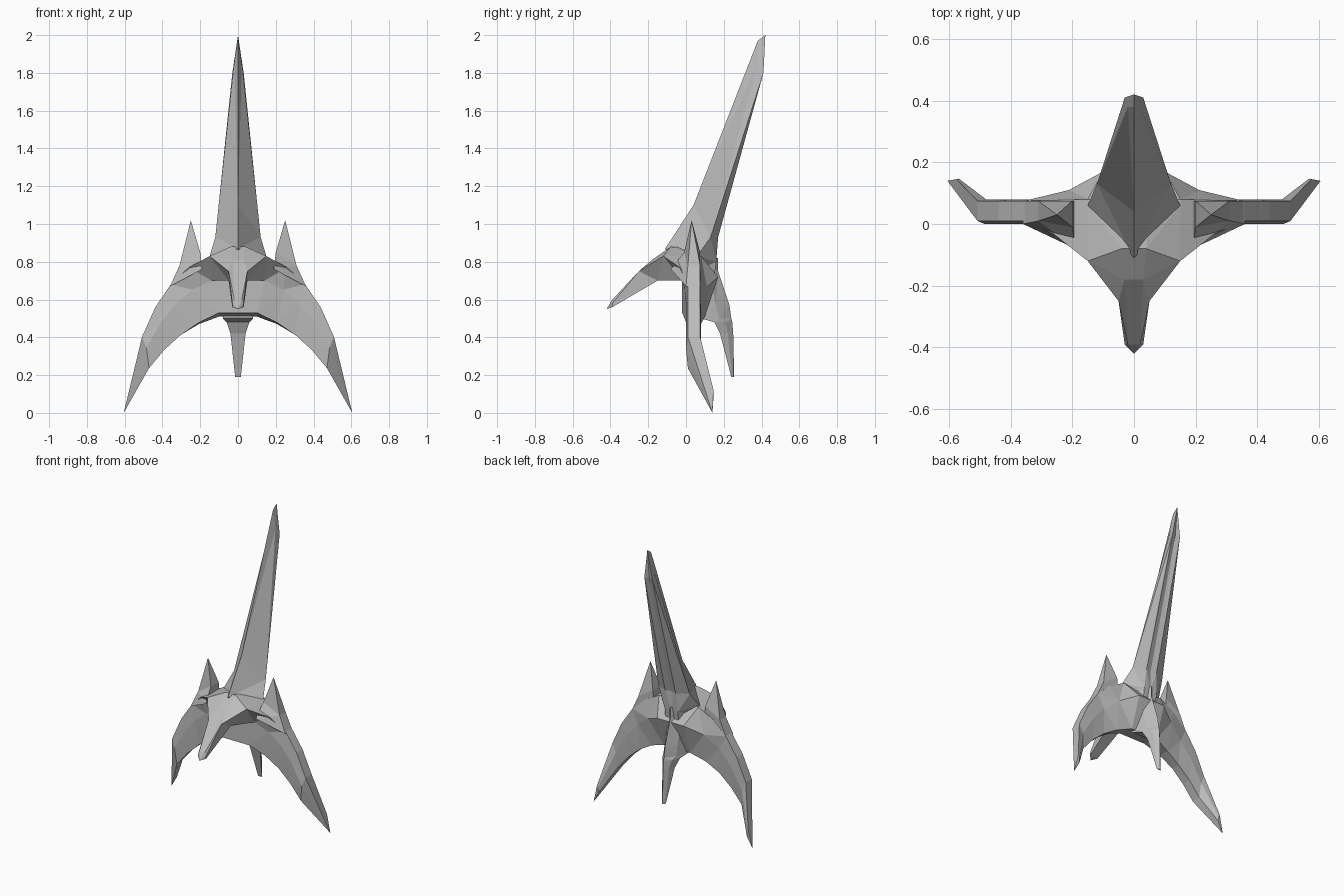
import bpy
import bmesh
from mathutils import Vector

default_cube = bpy.data.objects.get("Cube")
if default_cube:
    bpy.data.objects.remove(default_cube, do_unlink=True)

hull_grey = bpy.data.materials.new("hull_grey")
hull_grey.use_nodes = True
grey = (0.5, 0.5, 0.5, 1)
hull_grey.diffuse_color = grey
hull_grey.node_tree.nodes["Principled BSDF"].inputs["Base Color"].default_value = grey


def loft(name, rings):
    """Skin closed cross-sections into one faceted shell; a ring of equal points makes a tip."""
    bm = bmesh.new()
    loops = [[bm.verts.new(point) for point in ring] for ring in rings]
    count = len(loops[0])
    for current, following in zip(loops, loops[1:]):
        for i in range(count):
            j = (i + 1) % count
            bm.faces.new((current[i], current[j], following[j], following[i]))
    bm.faces.new(loops[0])
    bm.faces.new(loops[-1])
    bmesh.ops.remove_doubles(bm, verts=bm.verts, dist=0.001)
    bmesh.ops.triangulate(bm, faces=bm.faces)
    bmesh.ops.recalc_face_normals(bm, faces=bm.faces)
    mesh = bpy.data.meshes.new(name)
    bm.to_mesh(mesh)
    bm.free()
    mesh.materials.append(hull_grey)
    bpy.context.collection.objects.link(bpy.data.objects.new(name, mesh))


def reflect(ring):
    return [(-x, y, z) for x, y, z in ring]


def symmetric(half):
    """Complete a left half cross-section with its reflection."""
    return half + reflect(half)[::-1]


# Body and drooping wings: six long edges leave the body and arch down to a wing tip.
# Each edge has a start and a control point whose y is the depth of the flat outer wing.
wing_tip = Vector((.605, .14, 0))
wing_edges = {
    "front_top": ((.15, -.12, .83), (.5, .01, .7)),
    "front_ridge": ((.14, -.02, .7), (.45, 0, .6)),
    "front_lower": ((.1, -.02, .53), (.43, .01, .4)),
    "back_lower": ((.1, .1, .51), (.43, .07, .42)),
    "back_ridge": ((.1, .17, .72), (.45, .08, .6)),
    "back_top": ((.15, .08, .83), (.5, .075, .7)),
}


def wing_point(start, control, t):
    start, control = Vector(start), Vector(control)
    point = start.lerp(control, t).lerp(control.lerp(wing_tip, t), t)
    point.y = control.y + (start.y - control.y) * max(0, 1 - 4 * t)
    return point


left_wing = [[wing_point(start, control, step / 6) for start, control in wing_edges.values()]
             for step in range(5)]
# The outer end sweeps back from a kink, with a small heel behind it
sweep = [point.lerp(wing_tip, .7) for point in left_wing[-1]]
for point in sweep[3:]:
    point.y += .025
left_wing += [sweep, [wing_tip] * len(sweep)]
right_wing = [reflect(ring) for ring in reversed(left_wing)]
loft("body_and_wings", right_wing + left_wing)

# Tall swept spire: front ridge, side corner, back corner, back groove
spire_tip = (0, .42, 2)
spire_sections = [
    [(0, -.05, .75), (.1, .05, .75), (.05, .15, .72), (0, .15, .72)],
    [(0, -.11, .87), (.15, .06, .83), (.05, .16, .8), (0, .16, .8)],
    [(0, .04, 1.1), (.12, .13, .93), (.04, .17, .93), (0, .16, .93)],
    [(0, .38, 1.97), (.02, .38, 1.85), (.03, .41, 1.8), (0, .4, 1.8)],
    [spire_tip] * 4,
]
loft("dorsal_spire", [symmetric(half) for half in spire_sections])

# Downturned nose: top shoulder, outer edge, underside
nose_tip = (0, -.42, .55)
nose_sections = [
    [(.04, .05, .87), (.15, .06, .83), (.14, 0, .7)],
    [(.04, -.08, .88), (.15, -.12, .83), (.14, -.02, .7)],
    [(.03, -.18, .81), (.05, -.25, .75), (.05, -.15, .7)],
    [(.02, -.39, .6), (.03, -.39, .58), (.03, -.39, .56)],
    [nose_tip] * 3,
]
loft("nose", [symmetric(half) for half in nose_sections])


def fin_section(half_width, front, back, z):
    """Flat front narrowing to a ridge at the back."""
    middle = front + (back - front) * .6
    return symmetric([(half_width, front, z), (half_width * .6, middle, z), (0, back, z)])


# Lower tail fin, from the body down to its narrow end
loft("tail_fin", [
    fin_section(.07, .08, .17, .82),
    fin_section(.07, .06, .17, .75),
    fin_section(.08, .05, .23, .57),
    fin_section(.08, .08, .24, .5),
    fin_section(.06, .15, .245, .48),
    fin_section(.04, .18, .25, .42),
    fin_section(.015, .24, .255, .19),
])


def spike_section(inner, outer, fronts, back):
    """Slanted section between an inner and an outer (x, z) edge, with a front depth for each."""
    corners = zip((inner, outer, outer, inner), (*fronts, back, back))
    return [(x, y, z) for (x, z), y in corners]


# Upright spike on each shoulder, rising from the wing's front edge
spike_tip = (.25, 1.02)
left_spike = [
    spike_section((.19, .76), (.36, .67), (-.08, 0), .075),
    spike_section((.2, .85), (.31, .78), (-.01, .01), .075),
    spike_section(spike_tip, spike_tip, (.03, .03), .03),
]
loft("left_shoulder_spike", left_spike)
loft("right_shoulder_spike", [reflect(ring) for ring in left_spike])
